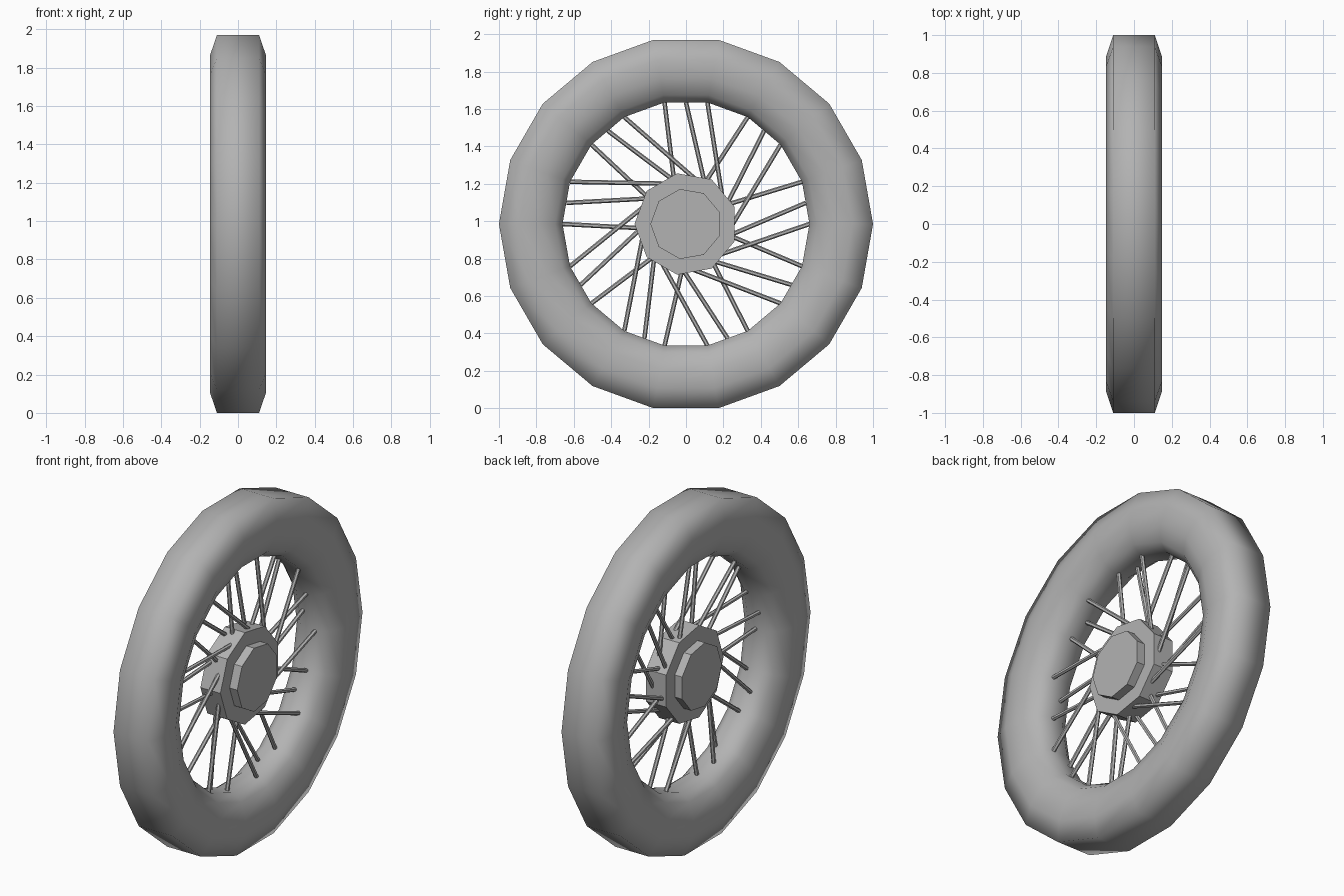
import bpy, bmesh
from math import cos, sin, pi, radians, sqrt
from mathutils import Vector

if "Cube" in bpy.data.objects:
    bpy.data.objects.remove(bpy.data.objects["Cube"])

CZ = 0.985  # axle height
grey = bpy.data.materials.new("dark_grey")
grey.diffuse_color = (0.45, 0.45, 0.45, 1)
grey.use_nodes = True
grey.node_tree.nodes["Principled BSDF"].inputs["Base Color"].default_value = grey.diffuse_color


def finish(bm, name, smooth=False):
    bmesh.ops.recalc_face_normals(bm, faces=bm.faces[:])
    for f in bm.faces:
        f.smooth = smooth
    me = bpy.data.meshes.new(name)
    bm.to_mesh(me)
    bm.free()
    me.materials.append(grey)
    ob = bpy.data.objects.new(name, me)
    ob.location.z = CZ
    bpy.context.collection.objects.link(ob)
    return ob


def lathe(name, profile, sides, start=0.0, ring=False, smooth=False):
    """Turn (x, radius) points round the x axle."""
    bm = bmesh.new()
    loops = []
    for i in range(sides):
        a = start + 2 * pi * i / sides
        loops.append([bm.verts.new((x, r * cos(a), r * sin(a))) for x, r in profile])
    n = len(profile)
    for i in range(sides):
        p, q = loops[i], loops[(i + 1) % sides]
        for j in range(n if ring else n - 1):
            k = (j + 1) % n
            bm.faces.new((p[j], p[k], q[k], q[j]))
    if not ring:
        bm.faces.new([l[0] for l in loops])
        bm.faces.new([l[-1] for l in loops])
    return finish(bm, name, smooth)


def rod(bm, a, b, r, sides=6):
    d = b - a
    ret = bmesh.ops.create_cone(bm, cap_ends=True, segments=sides,
                                radius1=r, radius2=r, depth=d.length)
    q = d.to_track_quat('Z', 'Y')
    for v in ret['verts']:
        v.co = q @ v.co + (a + b) / 2


# Tyre: half section mirrored across x, 18 segments
half = [(0.11, 1.0), (0.147, 0.89), (0.147, 0.79), (0.107, 0.70), (0.055, 0.66)]
tyre = half + [(-x, r) for x, r in reversed(half)]
lathe("tyre", tyre, 18, ring=True, smooth=True)

# Hub drum with a smaller cap on each side, nine-sided
lathe("hub", [(-0.10, 0.19), (-0.052, 0.19), (-0.052, 0.275),
              (0.078, 0.275), (0.078, 0.19), (0.128, 0.19)], 9, start=pi)

# Spokes: nine groups of three; (rim angle, rim radius, sideways offset, x)
kinds = [(80, 0.66, -0.214, 0.04), (90, 0.65, -0.147, -0.025), (100, 0.66, 0.035, 0.01)]
bm = bmesh.new()
for g in range(9):
    for deg, R, off, x in kinds:
        t = radians(deg + 40 * g)
        er = Vector((0, cos(t), sin(t)))
        et = Vector((0, -sin(t), cos(t)))
        s = off / R
        d = et * s - er * sqrt(1 - s * s)
        length = sqrt(R * R - off * off) - sqrt(0.235 ** 2 - off * off)
        p = er * R + Vector((x, 0, 0))
        rod(bm, p, p + d * length, 0.012)
finish(bm, "spokes")
